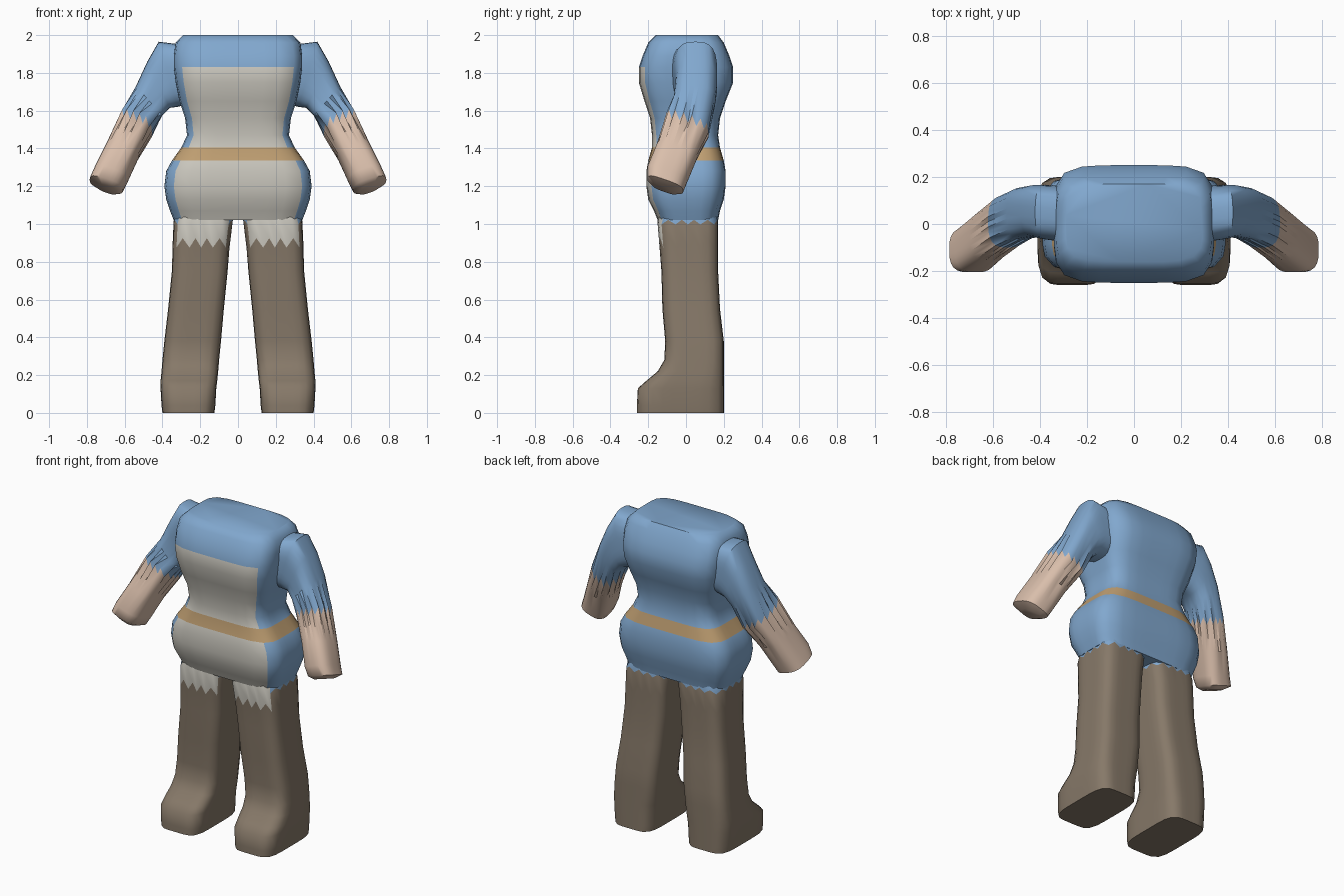
import bpy
import bmesh
import math
from mathutils import Vector

default_cube = bpy.data.objects.get("Cube")
if default_cube:
    bpy.data.objects.remove(default_cube, do_unlink=True)

SIDES = 32        # columns around every cross-section
JAG = 0.025       # height of the ragged colour borders


def make_material(name, rgb):
    material = bpy.data.materials.new(name)
    material.use_nodes = True
    colour = (*rgb, 1.0)
    material.diffuse_color = colour
    material.node_tree.nodes["Principled BSDF"].inputs["Base Color"].default_value = colour
    return material


materials = [
    make_material("blue_cloth", (0.22, 0.39, 0.62)),
    make_material("apron_white", (0.60, 0.58, 0.52)),
    make_material("belt_tan", (0.53, 0.35, 0.17)),
    make_material("trouser_brown", (0.24, 0.19, 0.14)),
    make_material("skin", (0.70, 0.52, 0.41)),
]
BLUE, APRON, BELT, BROWN, SKIN = range(len(materials))


def ring(centre, across, depth, jag=0.0, power=4.0):
    """Rounded rectangle spanned by two half-axis vectors."""
    points = []
    for i in range(SIDES):
        angle = math.tau * i / SIDES
        c, s = math.cos(angle), math.sin(angle)
        r = (abs(c) ** power + abs(s) ** power) ** (-1 / power)
        p = centre + across * (c * r) + depth * (s * r)
        p.z += jag if i % 2 else -jag
        points.append(p)
    return points


def level_ring(z, x0, x1, y0, y1, jag=0.0, power=4.0):
    return ring(Vector(((x0 + x1) / 2, (y0 + y1) / 2, z)),
                Vector(((x1 - x0) / 2, 0, 0)), Vector((0, (y1 - y0) / 2, 0)), jag, power)


def is_front(column):
    """True for the columns that face -y."""
    return SIDES * 5 // 8 <= column < SIDES * 7 // 8


def loft(name, rings, colour_rule):
    """Skin a list of rings; colour_rule(row, column) picks the material."""
    bm = bmesh.new()
    rows = [[bm.verts.new(p) for p in points] for points in rings]
    for r in range(len(rows) - 1):
        for i in range(SIDES):
            j = (i + 1) % SIDES
            face = bm.faces.new((rows[r][i], rows[r][j], rows[r + 1][j], rows[r + 1][i]))
            face.material_index = colour_rule(r, i)
    for row, r in ((rows[0], 0), (rows[-1], len(rows) - 2)):
        bm.faces.new(row).material_index = colour_rule(r, 0)
    bmesh.ops.recalc_face_normals(bm, faces=bm.faces)
    mesh = bpy.data.meshes.new(name)
    bm.to_mesh(mesh)
    bm.free()
    for material in materials:
        mesh.materials.append(material)
    obj = bpy.data.objects.new(name, mesh)
    bpy.context.collection.objects.link(obj)
    bpy.ops.object.select_all(action='DESELECT')
    obj.select_set(True)
    bpy.context.view_layer.objects.active = obj
    bpy.ops.object.shade_smooth_by_angle(angle=math.radians(50))
    return obj


# Torso: height, half width, front y, back y
torso_rows = [
    (2.0, 0.29, -0.16, 0.17), (1.96, 0.33, -0.20, 0.20), (1.89, 0.34, -0.23, 0.23),
    (1.83, 0.34, -0.25, 0.25), (1.75, 0.33, -0.25, 0.25), (1.65, 0.31, -0.22, 0.21),
    (1.56, 0.28, -0.19, 0.18), (1.47, 0.27, -0.18, 0.17), (1.405, 0.30, -0.18, 0.18),
    (1.335, 0.35, -0.20, 0.20), (1.28, 0.38, -0.21, 0.21), (1.2, 0.39, -0.21, 0.21),
    (1.13, 0.38, -0.20, 0.20), (1.07, 0.36, -0.17, 0.18), (1.02, 0.34, -0.15, 0.17),
]
APRON_TOP, BELT_ROW = 3, 8


def torso_colour(row, column):
    if row == BELT_ROW:
        return BELT
    return APRON if row >= APRON_TOP and is_front(column) else BLUE


loft("torso", [level_ring(z, -w, w, y0, y1, power=5) for z, w, y0, y1 in torso_rows],
     torso_colour)

# Leg with foot: height, inner x, outer x, front y, back y
leg_rows = [
    (1.08, 0.02, 0.32, -0.13, 0.15), (1.01, 0.03, 0.34, -0.15, 0.17),
    (0.9, 0.045, 0.345, -0.14, 0.17), (0.75, 0.055, 0.35, -0.13, 0.17),
    (0.55, 0.075, 0.37, -0.125, 0.18), (0.38, 0.09, 0.39, -0.11, 0.20),
    (0.28, 0.10, 0.40, -0.115, 0.20), (0.22, 0.105, 0.405, -0.15, 0.20),
    (0.17, 0.11, 0.41, -0.21, 0.20), (0.13, 0.115, 0.41, -0.255, 0.20),
    (0.04, 0.12, 0.405, -0.26, 0.20), (0.0, 0.125, 0.40, -0.26, 0.20),
]


def leg_colour(row, column):
    if row < 2 and is_front(column):
        return APRON
    return BLUE if row == 0 else BROWN


# Arm: outer x and z, inner x and z, centre y, half depth
arm_rows = [
    (0.30, 1.95, 0.25, 1.64, 0.04, 0.12), (0.42, 1.965, 0.32, 1.62, 0.05, 0.115),
    (0.48, 1.86, 0.36, 1.615, 0.055, 0.11), (0.54, 1.73, 0.40, 1.575, 0.045, 0.11),
    (0.62, 1.56, 0.455, 1.50, 0.01, 0.11), (0.70, 1.41, 0.53, 1.35, -0.05, 0.105),
    (0.76, 1.29, 0.585, 1.23, -0.10, 0.105), (0.785, 1.235, 0.61, 1.18, -0.11, 0.095),
    (0.74, 1.20, 0.645, 1.17, -0.115, 0.06),
]
CUFF = 4


def arm_ring(index, side):
    xo, zo, xi, zi, y, depth = arm_rows[index]
    outer, inner = Vector((xo * side, y, zo)), Vector((xi * side, y, zi))
    tilt = 0.35 * depth if index >= CUFF else 0
    return ring((outer + inner) / 2, (outer - inner) / 2, Vector((0, depth, -tilt)),
                JAG if index == CUFF else 0, 3)


def arm_colour(row, column):
    return SKIN if row >= CUFF else BLUE


for side, label in ((1, "left"), (-1, "right")):
    leg = []
    for index, (z, inner, outer, y0, y1) in enumerate(leg_rows):
        # Ragged hems on the tunic and the apron
        jag = JAG if index == 2 else JAG / 2 if index == 1 else 0
        x0, x1 = sorted((inner * side, outer * side))
        leg.append(level_ring(z, x0, x1, y0, y1, jag, 5))
    loft(label + "_leg", leg, leg_colour)
    loft(label + "_arm", [arm_ring(i, side) for i in range(len(arm_rows))], arm_colour)
